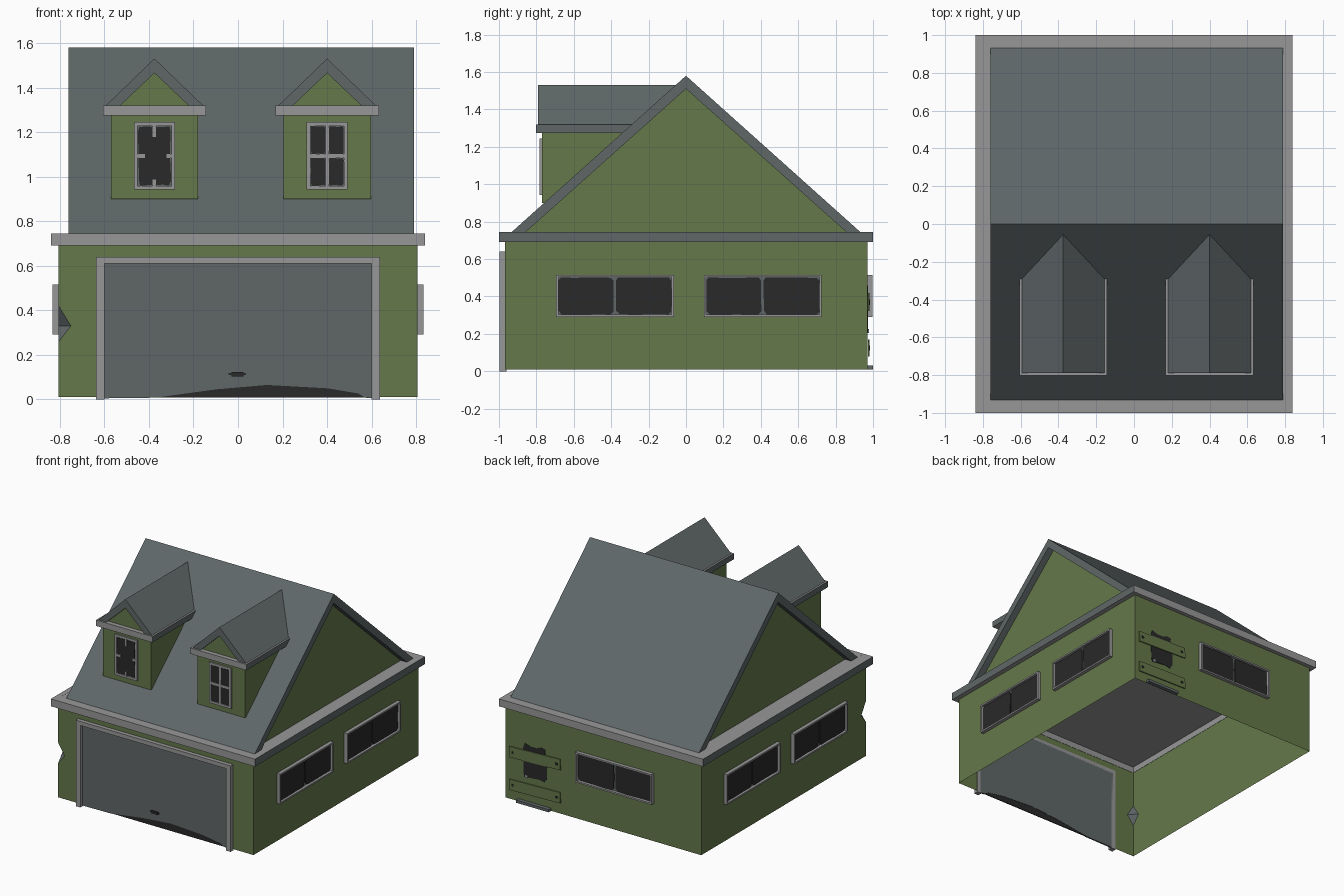
import bpy, bmesh, math, random
from mathutils import Matrix, Vector

if "Cube" in bpy.data.objects:
    bpy.data.objects.remove(bpy.data.objects["Cube"])
random.seed(4)

def material(name, rgb):
    m = bpy.data.materials.new(name)
    m.diffuse_color = (*rgb, 1)
    m.use_nodes = True
    m.node_tree.nodes["Principled BSDF"].inputs["Base Color"].default_value = m.diffuse_color
    return m

GREEN = material("green_siding", (0.127, 0.188, 0.067))
SLATE = material("slate_grey", (0.115, 0.135, 0.137))
GREY = material("light_grey_trim", (0.318, 0.312, 0.315))
DARK = material("dark_opening", (0.023, 0.0225, 0.023))

def finish(name, bm, mats, matrix=None, normals=True):
    if normals:
        bmesh.ops.recalc_face_normals(bm, faces=bm.faces)
    me = bpy.data.meshes.new(name)
    bm.to_mesh(me)
    bm.free()
    for m in mats:
        me.materials.append(m)
    ob = bpy.data.objects.new(name, me)
    if matrix:
        ob.matrix_world = matrix
    bpy.context.collection.objects.link(ob)
    return ob

def add_prism(bm, pts, axis, a, b):
    """Extrude a profile: (x,z) along y or (y,z) along x."""
    def co(p, d):
        return (p[0], d, p[1]) if axis == 'y' else (d, p[0], p[1])
    r = [[bm.verts.new(co(p, d)) for p in pts] for d in (a, b)]
    n = len(pts)
    bm.faces.new(r[0])
    bm.faces.new(r[1][::-1])
    for i in range(n):
        bm.faces.new((r[0][i], r[1][i], r[1][(i+1) % n], r[0][(i+1) % n]))

def prism(name, pts, axis, a, b, mat, matrix=None):
    bm = bmesh.new()
    add_prism(bm, pts, axis, a, b)
    return finish(name, bm, [mat], matrix)

def rect(x0, x1, z0, z1):
    return [(x0, z0), (x1, z0), (x1, z1), (x0, z1)]

def boxes(name, specs, mats, matrix=None, sides=False):
    """Joined boxes (x0,x1,y0,y1,z0,z1); 'sides' gives outward x-facing faces material 1."""
    bm = bmesh.new()
    for x0, x1, y0, y1, z0, z1 in specs:
        add_prism(bm, rect(x0, x1, z0, z1), 'y', y0, y1)
    bmesh.ops.recalc_face_normals(bm, faces=bm.faces)
    if sides:
        for f in bm.faces:
            f.material_index = int(f.normal.x * f.calc_center_median().x > 0.15)
    return finish(name, bm, mats, matrix)

def ragged(x0, x1, z0, z1, amount):
    """Broken-glass outline: a rectangle with clipped, jittered edges."""
    c = Vector(((x0+x1)/2, (z0+z1)/2))
    hw, hh = (x1-x0)/2, (z1-z0)/2
    ring = [(-.88, -1), (-.4, -1), (.1, -1), (.5, -1), (.9, -1), (1, -.85), (1, 0), (1, .85),
            (.9, 1), (.4, 1), (-.1, 1), (-.5, 1), (-.92, 1), (-1, .85), (-1, .1), (-1, -.8)]
    return [(c.x + u*(hw - random.uniform(0, amount)), c.y + v*(hh - random.uniform(0, amount)))
            for u, v in ring]

# ---- walls: open-bottomed sheet, doorway, crushed front-left corner
X, Y0, Y1, B, T = 0.805, -0.967, 0.97, 0.01, 0.692
bm = bmesh.new()
def face(pts, idx=0):
    f = bm.faces.new([bm.verts.new(p) for p in pts])
    f.material_index = idx
A, C = (-X, Y0, .42), (-X, Y0, .26)
P, Q = (-.75, Y0, .33), (-X, -.91, .33)
face([(X, Y0, B), (X, Y0, T), (-X, Y0, T), A, P, C, (-X, Y0, B), (-.61, Y0, B), (-.61, Y0, .62),
      (.61, Y0, .62), (.61, Y0, B)][::-1])
face([(-X, Y0, B), C, Q, A, (-X, Y0, T), (-X, Y1, T), (-X, Y1, B)])
face([(X, Y0, B), (X, Y1, B), (X, Y1, T), (X, Y0, T)])
face([(X, Y1, B), (-X, Y1, B), (-X, Y1, T), (X, Y1, T)])
face([A, Q, P], 1)
face([C, P, Q], 1)
finish("walls", bm, [GREEN, SLATE], normals=False)

# ---- garage door with buckled bottom, frame and handle
arch = [(-.37, .008), (-.1, .045), (.13, .065), (.4, .05), (.54, .027), (.57, .008)]
prism("garage_door", [(-.61, .005)] + arch + [(.61, .005), (.61, .62), (-.61, .62)], 'y', -.972, -.96, SLATE)
prism("door_gap", arch, 'y', -.968, -.962, DARK)
boxes("garage_frame", [(-.637, -.60, -.997, -.96, 0, .61), (.60, .637, -.997, -.96, 0, .61),
                       (-.637, .637, -.997, -.96, .61, .64)], [GREY])
boxes("door_handle", [(-.03, .025, -.98, -.97, .104, .124), (-.042, .036, -.977, -.97, .11, .118)], [DARK])

# ---- eave band and ceiling
boxes("eave_band", [(-.84, .84, -1, -.965, .69, .745), (-.84, .84, .968, 1, .69, .745),
                    (-.84, -.803, -.965, .968, .69, .745), (.803, .84, -.965, .968, .69, .745)],
      [GREY, SLATE], sides=True)
boxes("ceiling", [(-.81, .81, -.97, .975, .735, .7448)], [GREY])

# ---- main roof with recessed gables
prism("main_roof", [(-.935, .742), (0, 1.58), (.935, .742), (.86, .742), (0, 1.51), (-.86, .742)],
      'x', -.76, .79, SLATE)
for side, x in (("left", -.70), ("right", .73)):
    prism(side + "_gable", [(-.865, .742), (.865, .742), (0, 1.515)], 'x', x - .01, x + .01, GREEN)

# ---- windows, built facing -y then turned onto their wall
def window(name, loc, turn, w, h, fw, depth, bars):
    M = Matrix.Translation(loc) @ Matrix.Rotation(math.radians(turn), 4, 'Z')
    a, b, k = w/2, h/2, -.001
    frame = [(-a, a, -depth, k, -b, -b+fw), (-a, a, -depth, k, b-fw, b),
             (-a, -a+fw, -depth, k, -b+fw, b-fw), (a-fw, a, -depth, k, -b+fw, b-fw)]
    boxes(name + "_frame", frame + bars, [GREY], M)
    boxes(name + "_glass", [(-a+fw, a-fw, -.006, -.002, -b+fw, b-fw)], [SLATE], M)
    return M, a - fw, b - fw

walls = [("right_front", (X, -.38, .403), 90), ("right_back", (X, .41, .403), 90),
         ("left_front", (-X, -.40, .403), -90), ("left_back", (-X, .39, .403), -90),
         ("back", (-.10, Y1, .403), 180)]
for name, loc, turn in walls:
    M, a, b = window(name + "_window", loc, turn, .63, .224, .012, .028, [])
    for i, (u0, u1) in enumerate(((-a, -.006), (.004, a))):
        prism(f"{name}_pane_{i}", ragged(u0, u1, -b, b, .004), 'y', -.012, -.0055, DARK, M)

# ---- dormers
for side, cx in (("left", -.375), ("right", .40)):
    M = Matrix.Translation((cx, 0, 0))
    n = side + "_dormer"
    prism(n + "_walls", [(-.77, .90), (-.735, .90), (-.31, 1.285), (-.77, 1.285)], 'x', -.196, .196, GREEN, M)
    boxes(n + "_trim", [(-.232, .232, -.803, -.292, 1.275, 1.319)], [GREY, SLATE], M, sides=True)
    prism(n + "_roof", [(-.22, 1.318), (0, 1.53), (.22, 1.318), (.155, 1.318), (0, 1.465), (-.155, 1.318)],
          'y', -.79, -.056, SLATE, M)
    prism(n + "_gable", [(-.16, 1.318), (.16, 1.318), (0, 1.47)], 'y', -.77, -.76, GREEN, M)
    if side == "left":   # glazing bars snapped in the middle
        bars = [(-.008, .008, -.014, -.001, .085, .14), (-.008, .008, -.014, -.001, -.14, -.105),
                (-.08, -.042, -.014, -.001, -.009, .009), (.055, .08, -.014, -.001, -.009, .009)]
    else:
        bars = [(-.008, .008, -.014, -.001, -.14, .14), (-.08, .08, -.014, -.001, -.009, .009)]
    W, a, b = window(n + "_window", (cx, -.77, 1.093), 0, .185, .303, .017, .013, bars)
    if side == "left":
        prism(n + "_pane", ragged(-a, a, -b, b, .006), 'y', -.010, -.0055, DARK, W)
    else:
        for i, (u0, z0) in enumerate(((-a, -b), (.006, -b), (-a, .007), (.006, .007))):
            prism(f"{n}_pane_{i}", ragged(u0, u0 + a - .006, z0, z0 + b - .007, .004),
                  'y', -.010, -.0055, DARK, W)

# ---- boarded-up back door: opening, planks with bolts, knob and step
prism("back_door_hole", ragged(.46, .66, .20, .46, .02), 'y', Y1 + .001, Y1 + .004, DARK)
for i, (z, tilt) in enumerate(((.37, -2), (.125, -1.5))):
    M = Matrix.Translation((.56, Y1, z)) @ Matrix.Rotation(math.radians(-tilt), 4, 'Y')
    boxes(f"plank_{i}", [(-.21, .21, .003, .011, -.04, .04)], [GREEN], M)
    boxes(f"plank_bolts_{i}", [(s*.18 - .008, s*.18 + .008, .009, .015, -.008, .008) for s in (-1, 1)], [DARK], M)
boxes("door_knob", [(.62, .642, Y1 + .001, Y1 + .008, .205, .225)], [GREY])
boxes("back_step", [(.43, .70, Y1 + .001, 1.0, .01, .03)], [SLATE])
